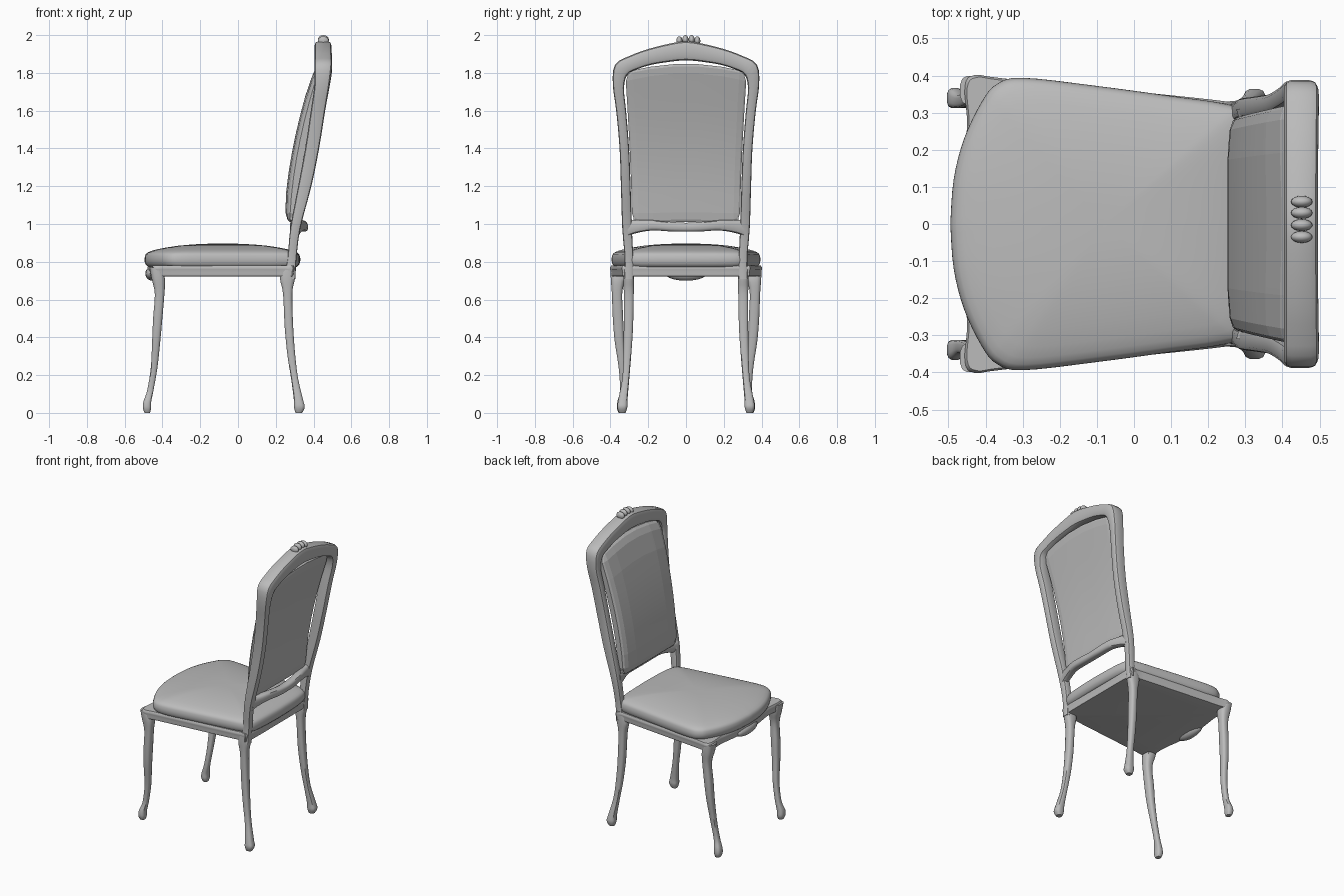
import bpy, bmesh, math
from mathutils import Vector

if "Cube" in bpy.data.objects:
    bpy.data.objects.remove(bpy.data.objects["Cube"])

grey = bpy.data.materials.new("plain grey")
grey.diffuse_color = (0.5, 0.5, 0.5, 1)
grey.use_nodes = True
grey.node_tree.nodes["Principled BSDF"].inputs["Base Color"].default_value = grey.diffuse_color


def finish(name, bm, angle=40):
    bmesh.ops.remove_doubles(bm, verts=bm.verts, dist=1e-5)
    bmesh.ops.recalc_face_normals(bm, faces=bm.faces)
    me = bpy.data.meshes.new(name)
    bm.to_mesh(me)
    bm.free()
    me.materials.append(grey)
    ob = bpy.data.objects.new(name, me)
    bpy.context.collection.objects.link(ob)
    bpy.ops.object.select_all(action='DESELECT')
    ob.select_set(True)
    bpy.context.view_layer.objects.active = ob
    bpy.ops.object.shade_smooth_by_angle(angle=math.radians(angle))
    return ob


def smooth(pts, n):
    """Catmull-Rom interpolation through tuples of any length."""
    P = [pts[0]] + list(pts) + [pts[-1]]
    out = []
    for i in range(1, len(P) - 2):
        for k in range(n):
            t = k / n
            out.append(tuple(
                0.5 * (2 * b + (c - a) * t + (2 * a - 5 * b + 4 * c - d) * t * t
                       + (3 * b - a - 3 * c + d) * t ** 3)
                for a, b, c, d in zip(P[i - 1], P[i], P[i + 1], P[i + 2])))
    return out + [tuple(pts[-1])]


def skin(name, rings, angle=40):
    """Join equal rings of points into a closed skin."""
    bm = bmesh.new()
    vs = [[bm.verts.new(p) for p in r] for r in rings]
    n = len(vs[0])
    for a, b in zip(vs, vs[1:]):
        for i in range(n):
            j = (i + 1) % n
            bm.faces.new((a[i], a[j], b[j], b[i]))
    bm.faces.new(vs[0])
    bm.faces.new(vs[-1])
    return finish(name, bm, angle)


def section(c, u, v, sides=12, e=0.65):
    """Rounded-square ring around c spanned by half-axes u and v."""
    f = lambda t: math.copysign(abs(t) ** e, t)
    angs = [2 * math.pi * (i + 0.5) / sides for i in range(sides)]
    return [Vector(c) + Vector(u) * f(math.cos(a)) + Vector(v) * f(math.sin(a)) for a in angs]


def slab(name, half, n, levels, cx):
    """Mirrored outline stacked as (scale, z) levels."""
    h = smooth(half, n)
    loop = h + [(x, -y) for x, y in h[-2:0:-1]]
    return skin(name, [[(cx + (x - cx) * s, y * s, z) for x, y in loop] for s, z in levels])


# legs: x, y, z, half width in x, half width in y
front = [(-.437, .36, .77, .032, .04), (-.422, .361, .71, .036, .038), (-.415, .365, .63, .026, .028),
         (-.425, .36, .5, .025, .028), (-.433, .353, .38, .022, .025), (-.444, .337, .24, .018, .02),
         (-.464, .331, .12, .017, .019), (-.48, .338, .06, .021, .026), (-.482, .339, .025, .022, .027),
         (-.48, .339, 0, .015, .018)]
back = [(.27, .304, .77, .035, .026), (.262, .303, .71, .04, .028), (.263, .303, .63, .025, .027),
        (.27, .305, .45, .023, .025), (.283, .311, .3, .021, .021), (.3, .319, .18, .019, .019),
        (.32, .334, .07, .025, .025), (.325, .337, .03, .029, .027), (.322, .337, 0, .018, .018)]
for side, s in (("left", -1), ("right", 1)):
    for kind, pts in (("front", front), ("back", back)):
        skin(f"{kind}_leg_{side}",
             [section((x, s * y, z), (a, 0, 0), (0, b, 0)) for x, y, z, a, b in smooth(pts, 4)])

# seat rail with bowed front and corner blocks
slab("seat_rail", [(-.48, 0), (-.468, .12), (-.45, .26), (-.456, .37), (-.43, .401), (-.35, .392),
                   (0, .357), (.25, .33), (.3, .315), (.305, 0)], 4,
     [(.95, .722), (.98, .724), (.99, .735), (.985, .745), (1, .76), (1, .77), (.985, .78)], -.05)

# padded seat with a low, rounded shoulder
slab("seat_cushion", [(-.495, 0), (-.486, .12), (-.458, .23), (-.41, .33), (-.37, .377), (-.3, .394),
                      (-.1, .372), (.1, .345), (.24, .325), (.3, .3), (.323, .2), (.33, 0)], 4,
     smooth([(.95, .772), (.985, .785), (1, .808), (.992, .832), (.96, .849), (.84, .866), (.57, .885),
             (.25, .895), (.01, .896)], 2), -.08)

# back frame: outer y z, inner y z, front x, rear x
half = [(.328, .71, .278, .71, .24, .305), (.325, .82, .279, .82, .262, .31),
        (.338, .98, .286, .98, .277, .331), (.345, 1.2, .293, 1.2, .318, .389),
        (.352, 1.4, .301, 1.4, .355, .43), (.37, 1.6, .317, 1.6, .385, .462),
        (.388, 1.74, .328, 1.72, .404, .485), (.376, 1.845, .31, 1.79, .404, .498),
        (.3, 1.89, .26, 1.818, .404, .498), (.2, 1.927, .18, 1.843, .404, .497),
        (.08, 1.957, .07, 1.86, .404, .496), (0, 1.968, 0, 1.865, .404, .496)]
full = half + [(-a, b, -c, d, e, f) for a, b, c, d, e, f in half[-2::-1]]
skin("back_frame", [section(((f + r) / 2, (oy + iy) / 2, (oz + iz) / 2), ((r - f) / 2, 0, 0),
                            (0, (oy - iy) / 2, (oz - iz) / 2), 12, .45)
                    for oy, oz, iy, iz, f, r in smooth(full, 3)])

# lower back rail, bowed to the rear: y, x, z, half height
rail = [(.31, .302, .98, .05), (.27, .312, .985, .036), (.18, .333, .993, .028),
        (.08, .343, .986, .026), (0, .344, .983, .024)]
rail += [(-a, b, c, d) for a, b, c, d in rail[-2::-1]]
skin("lower_back_rail", [section((x, y, z), (.027, 0, 0), (0, 0, h)) for y, x, z, h in smooth(rail, 4)])

# padded back panel: domed front, side wall and shallow rear, set inside the frame
bm = bmesh.new()
us = [-1, -.97, -.88, -.6, -.2, .2, .6, .88, .97, 1]
vs = [-1, -.97, -.88, -.65, -.4, -.15, .1, .35, .6, .88, .97, 1]
nu, nv = len(us), len(vs)
sides = []
for front_side in (True, False):
    grid = []
    for v in vs:
        row = []
        for u in us:
            k = .97 if abs(u) > .95 and abs(v) > .95 else 1
            a, b = u * k, v * k
            t = (b + 1) / 2
            z = 1.01 + t * (.838 - .045 * u * u)
            y = a * (.286 + .036 * t ** 1.5)
            dome = ((1 - abs(u) ** 8) * (1 - abs(v) ** 10)) ** .6
            face = .245 + .148 * max(0, (z - 1.01) / .79) ** 1.7
            x = face + .03 * (1 - dome) if front_side else face + .066 + .014 * dome
            row.append(bm.verts.new((x, y, z)))
        grid.append(row)
    for r, q in zip(grid, grid[1:]):
        for i in range(nu - 1):
            bm.faces.new((r[i], r[i + 1], q[i + 1], q[i]))
    sides.append(grid[0] + [r[-1] for r in grid[1:-1]] + grid[-1][::-1] + [r[0] for r in grid[-2:0:-1]])
f, r = sides
for i in range(len(f)):
    bm.faces.new((f[i - 1], f[i], r[i], r[i - 1]))
finish("back_panel", bm, 3)


def blob(name, loc, size):
    b = bmesh.new()
    bmesh.ops.create_uvsphere(b, u_segments=16, v_segments=10, radius=1)
    bmesh.ops.scale(b, vec=size, verts=b.verts)
    bmesh.ops.translate(b, vec=loc, verts=b.verts)
    finish(name, b, 60)


# carved crest lobes and front apron shell
for i, (y, z) in enumerate([(-.035, 1.97), (-.003, 1.976), (.03, 1.976), (.06, 1.97)]):
    blob(f"crest_lobe_{i + 1}", (.452, y, z), (.029, .016, .024))
blob("front_apron_shell", (-.455, 0, .737), (.036, .11, .037))
